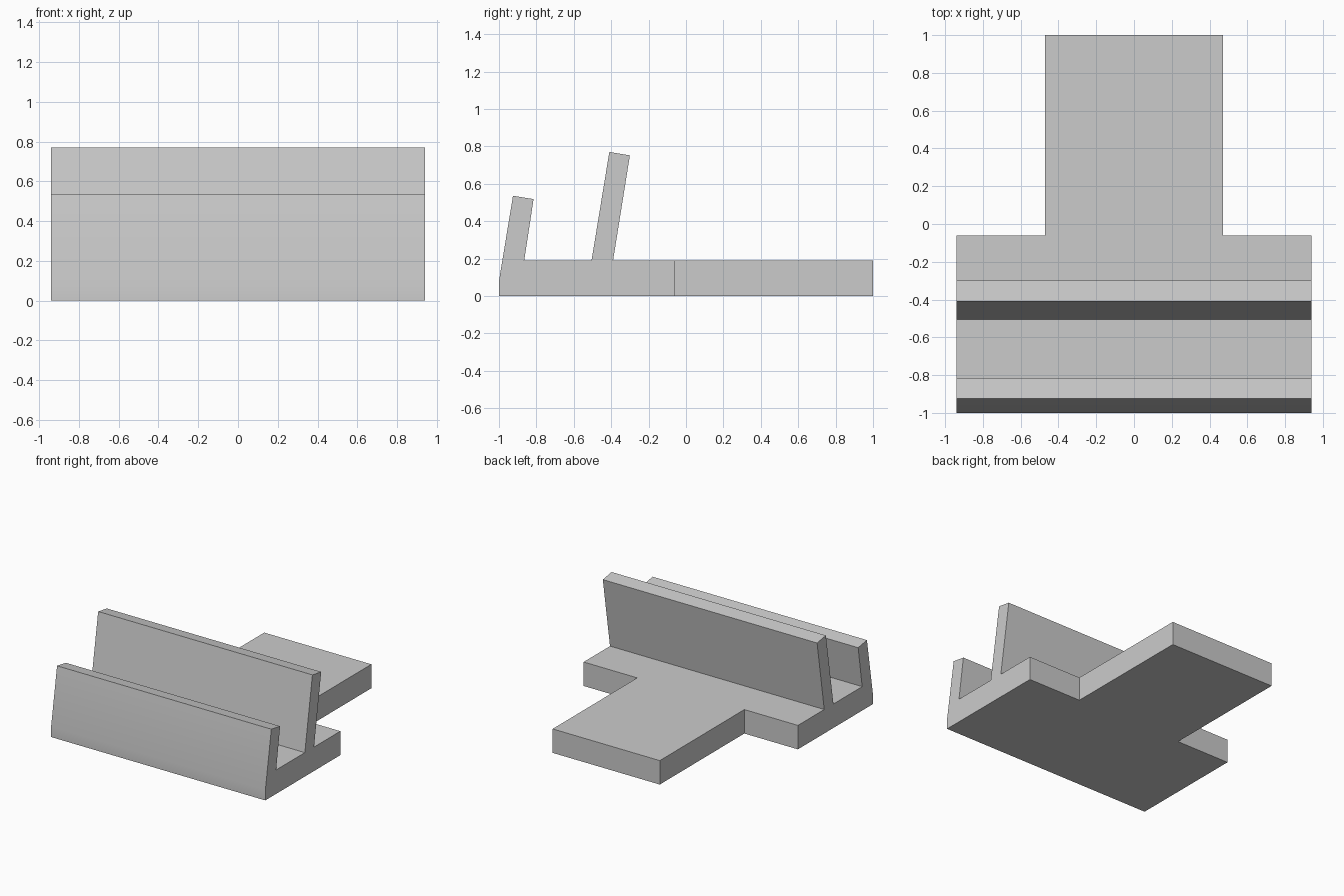
import bpy, bmesh
from mathutils import Vector

if "Cube" in bpy.data.objects:
    bpy.data.objects.remove(bpy.data.objects["Cube"])

HALF_W, TONGUE_W = 0.94, 0.47
BACK_Y, TONGUE_Y = -0.06, 1.0

grey = bpy.data.materials.new("light grey")
grey.diffuse_color = (0.6, 0.6, 0.6, 1)
grey.use_nodes = True
grey.node_tree.nodes["Principled BSDF"].inputs["Base Color"].default_value = grey.diffuse_color

# Side profile (y, z): base slab with two walls leaning back
profile = [(-1, 0), (BACK_Y, 0), (BACK_Y, 0.19), (-0.39, 0.19),
           (-0.30, 0.752), (-0.41, 0.77), (-0.505, 0.19), (-0.865, 0.19),
           (-0.815, 0.518), (-0.925, 0.536), (-1, 0.08)]

bm = bmesh.new()
side = bm.faces.new([bm.verts.new((-HALF_W, y, z)) for y, z in profile])
ext = bmesh.ops.extrude_face_region(bm, geom=[side], use_keep_orig=True)
bmesh.ops.translate(bm, vec=(2 * HALF_W, 0, 0),
                    verts=[v for v in ext["geom"] if isinstance(v, bmesh.types.BMVert)])
bmesh.ops.recalc_face_normals(bm, faces=bm.faces[:])

# Rear tongue, pulled out of the middle of the slab's back face
for x in (-TONGUE_W, TONGUE_W):
    bmesh.ops.bisect_plane(bm, geom=bm.verts[:] + bm.edges[:] + bm.faces[:],
                           plane_co=(x, 0, 0), plane_no=(1, 0, 0))
middle = [f for f in bm.faces
          if (f.calc_center_median() - Vector((0, BACK_Y, 0.095))).length < 0.01]
ext = bmesh.ops.extrude_face_region(bm, geom=middle)
bmesh.ops.translate(bm, vec=(0, TONGUE_Y - BACK_Y, 0),
                    verts=[v for v in ext["geom"] if isinstance(v, bmesh.types.BMVert)])
bmesh.ops.delete(bm, geom=[f for f in middle if f.is_valid], context='FACES_ONLY')

# Merge the flat strips back into whole faces
bmesh.ops.dissolve_limit(bm, angle_limit=0.01, verts=bm.verts[:], edges=bm.edges[:])
bmesh.ops.recalc_face_normals(bm, faces=bm.faces[:])

mesh = bpy.data.meshes.new("slotted_stand")
bm.to_mesh(mesh)
bm.free()
mesh.materials.append(grey)
stand = bpy.data.objects.new("slotted_stand", mesh)
bpy.context.collection.objects.link(stand)

# Soft bend at the foot of the front wall, all other edges sharp
bpy.context.view_layer.objects.active = stand
stand.select_set(True)
bpy.ops.object.shade_smooth_by_angle(angle=0.52)
